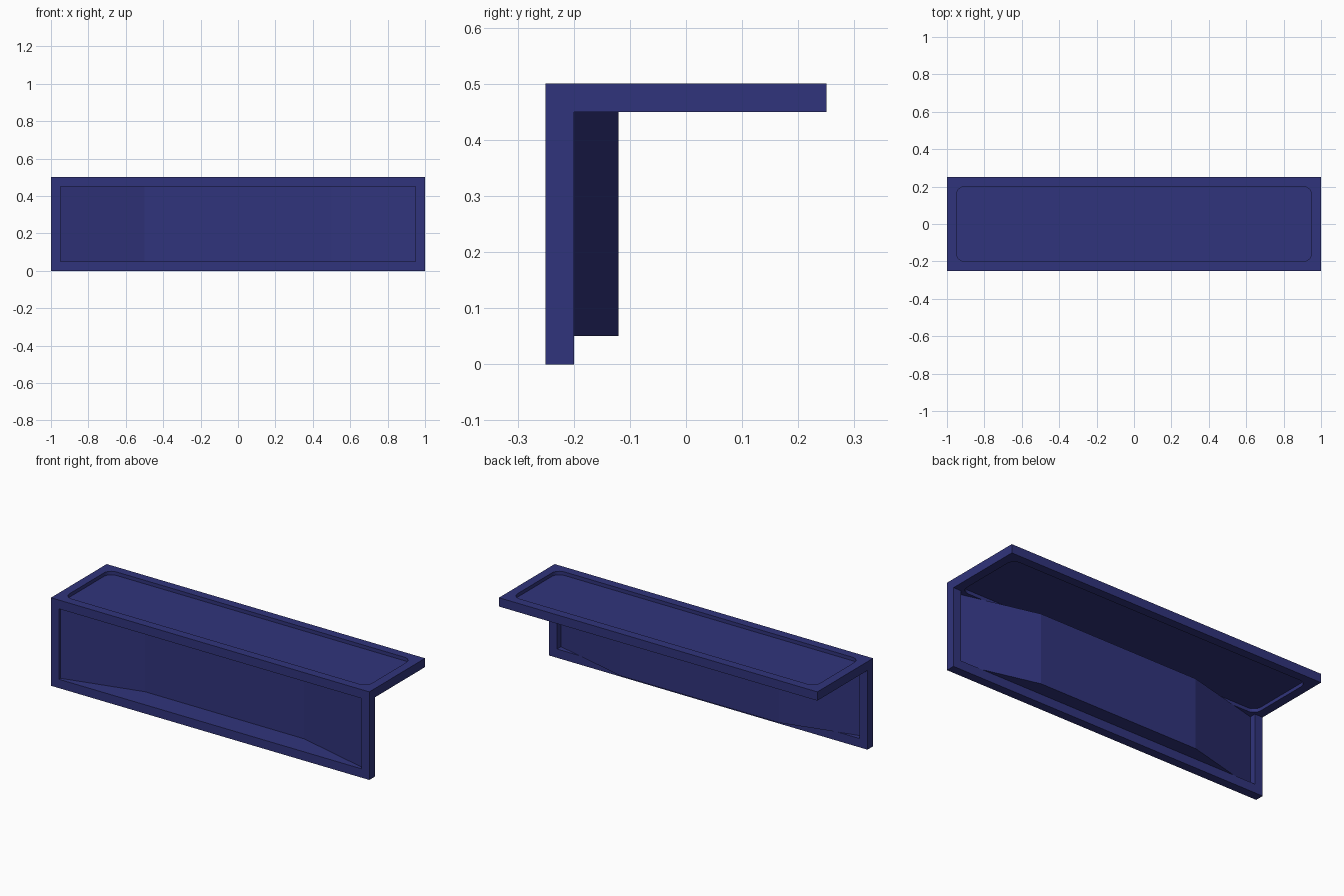
import bpy, bmesh
from math import cos, sin, pi
from mathutils import Matrix, Vector

if "Cube" in bpy.data.objects:
    bpy.data.objects.remove(bpy.data.objects["Cube"])

mat = bpy.data.materials.new("navy_blue")
mat.diffuse_color = (0.03, 0.034, 0.2, 1)
mat.use_nodes = True
mat.node_tree.nodes["Principled BSDF"].inputs["Base Color"].default_value = mat.diffuse_color


def finish(name, bm):
    me = bpy.data.meshes.new(name)
    bm.to_mesh(me)
    bm.free()
    me.materials.append(mat)
    ob = bpy.data.objects.new(name, me)
    bpy.context.collection.objects.link(ob)
    return ob


def slab(name, loops, depth, matrix=Matrix()):
    """Extrude a flat outline (further loops are holes) along local z."""
    bm = bmesh.new()
    edges = []
    for loop in loops:
        vs = [bm.verts.new((x, y, 0)) for x, y in loop]
        edges += [bm.edges.new((a, b)) for a, b in zip(vs, vs[1:] + vs[:1])]
    bmesh.ops.triangle_fill(bm, edges=edges, use_beauty=True, use_dissolve=False)
    ext = bmesh.ops.extrude_face_region(bm, geom=bm.faces[:], use_keep_orig=True)
    top = [v for v in ext["geom"] if isinstance(v, bmesh.types.BMVert)]
    bmesh.ops.translate(bm, verts=top, vec=(0, 0, depth))
    bmesh.ops.recalc_face_normals(bm, faces=bm.faces[:])
    bm.transform(matrix)
    return finish(name, bm)


def rounded_rect(hx, hy, r, steps=6):
    pts = []
    for k, (sx, sy) in enumerate([(1, 1), (-1, 1), (-1, -1), (1, -1)]):
        for i in range(steps + 1):
            a = (k + i / steps) * pi / 2
            pts.append((sx * (hx - r) + r * cos(a), sy * (hy - r) + r * sin(a)))
    return pts


# Top frame with a rounded opening, and its sunken panel
outer = [(-1, -0.25), (1, -0.25), (1, 0.25), (-1, 0.25)]
opening = rounded_rect(0.95, 0.2, 0.045)
slab("top_frame", [outer, opening], 0.05, Matrix.Translation((0, 0, 0.45)))
slab("top_panel", [opening], 0.01, Matrix.Translation((0, 0, 0.47)))

# Front frame: two uprights and a bottom rail under the top frame
u_shape = [(-1, 0), (1, 0), (1, 0.45), (0.95, 0.45),
           (0.95, 0.05), (-0.95, 0.05), (-0.95, 0.45), (-1, 0.45)]
slab("front_frame", [u_shape], 0.05,
     Matrix.Translation((0, -0.2, 0)) @ Matrix.Rotation(pi / 2, 4, 'X'))

# Front panel: folded back in three facets, with a floor and roof behind the frame
end_y, back_y, frame_y, lo, hi = -0.235, -0.12, -0.2, 0.05, 0.45
cross_x = 0.95 - 0.45 * (frame_y - end_y) / (back_y - end_y)
path = [(-0.95, end_y), (-cross_x, frame_y), (-0.5, back_y),
        (0.5, back_y), (cross_x, frame_y), (0.95, end_y)]
bm = bmesh.new()
low = [bm.verts.new((x, y, lo)) for x, y in path]
high = [bm.verts.new((x, y, hi)) for x, y in path]
for i in range(5):
    bm.faces.new((low[i + 1], low[i], high[i], high[i + 1]))
bm.faces.new(low[1:5])
bm.faces.new(high[4:0:-1])
bmesh.ops.recalc_face_normals(bm, faces=bm.faces[:])
if sum((f.normal.y for f in bm.faces)) < 0:
    bmesh.ops.reverse_faces(bm, faces=bm.faces[:])
finish("front_panel", bm)
